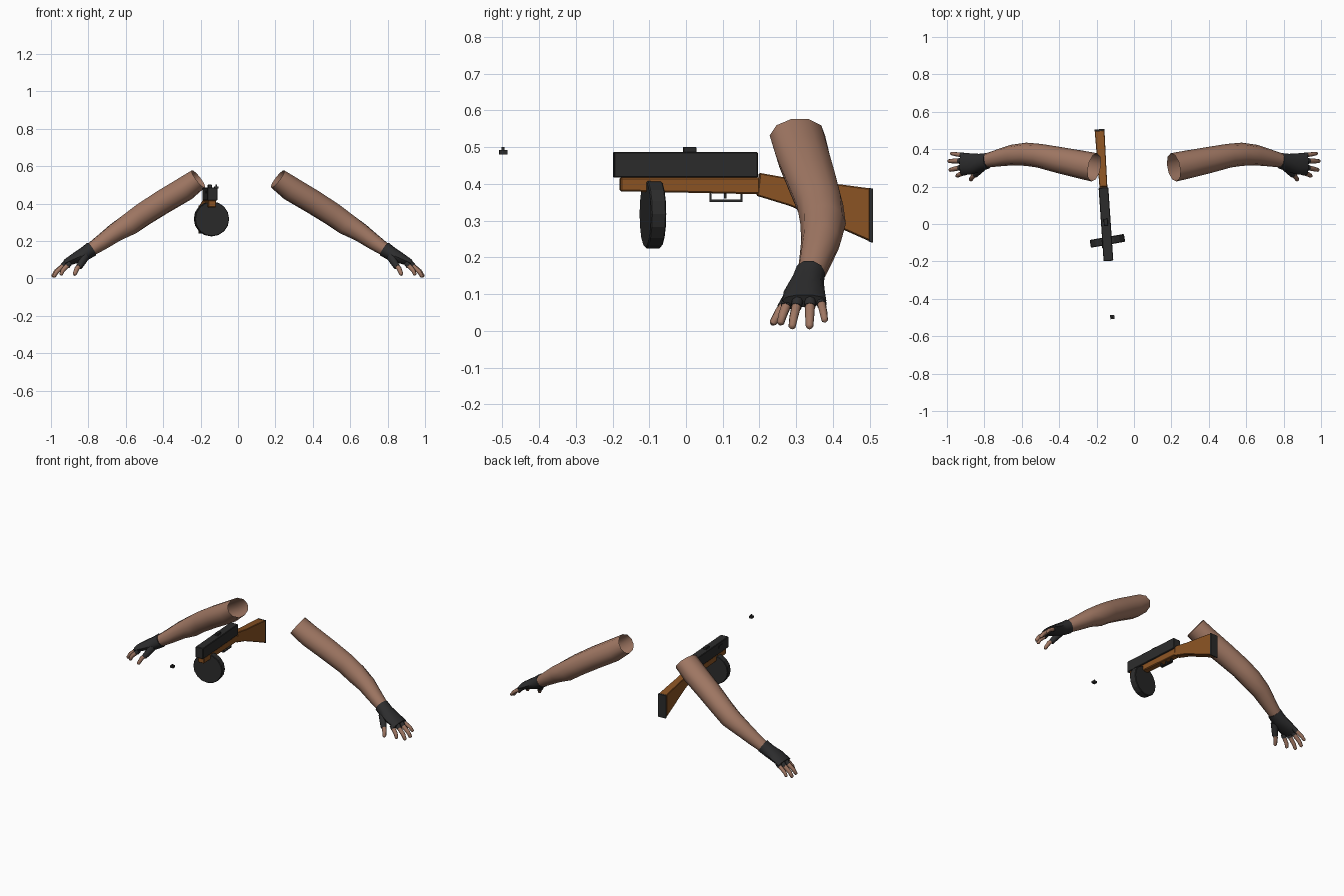
import bpy, bmesh, math
from mathutils import Vector, Matrix

if "Cube" in bpy.data.objects:
    bpy.data.objects.remove(bpy.data.objects["Cube"], do_unlink=True)


def material(name, rgb):
    m = bpy.data.materials.new(name)
    m.use_nodes = True
    m.diffuse_color = (*rgb, 1)
    m.node_tree.nodes["Principled BSDF"].inputs["Base Color"].default_value = (*rgb, 1)
    return m


SKIN = material("skin", (0.35, 0.185, 0.125))
GLOVE = material("glove_black", (0.026, 0.026, 0.027))
METAL = material("gun_metal", (0.025, 0.025, 0.025))
WOOD = material("wood", (0.26, 0.088, 0.017))


def finish(name, bm, mat, smooth=0):
    bmesh.ops.recalc_face_normals(bm, faces=bm.faces)
    mesh = bpy.data.meshes.new(name)
    bm.to_mesh(mesh)
    bm.free()
    mesh.materials.append(mat)
    ob = bpy.data.objects.new(name, mesh)
    bpy.context.collection.objects.link(ob)
    if smooth:
        bpy.ops.object.select_all(action='DESELECT')
        ob.select_set(True)
        bpy.context.view_layer.objects.active = ob
        bpy.ops.object.shade_smooth_by_angle(angle=math.radians(smooth))
    return ob


def loft(bm, rings, sides, cap_start=True):
    """Tube through rings of (x, y, z, half width, half height)."""
    centres = [Vector(r[:3]) for r in rings]
    loops = []
    for i, (c, r) in enumerate(zip(centres, rings)):
        t = (centres[min(i + 1, len(rings) - 1)] - centres[max(i - 1, 0)]).normalized()
        side = Vector((0, 0, 1)).cross(t).normalized()
        up = t.cross(side)
        loop = []
        for k in range(sides):
            a = math.tau * k / sides
            loop.append(bm.verts.new(c + side * r[3] * math.cos(a) + up * r[4] * math.sin(a)))
        loops.append(loop)
    for a, b in zip(loops, loops[1:]):
        for k in range(sides):
            n = (k + 1) % sides
            bm.faces.new((a[k], a[n], b[n], b[k]))
    if cap_start:
        bm.faces.new(loops[0])
    bm.faces.new(loops[-1])


def mirrored(name, bm, mat):
    """Make the left part and its mirrored right twin."""
    twin = bm.copy()
    bmesh.ops.scale(twin, vec=(-1, 1, 1), verts=twin.verts)
    finish("left_" + name, bm, mat, 50)
    finish("right_" + name, twin, mat, 50)


# Arm, open at the shoulder
bm = bmesh.new()
loft(bm, [(.212, .303, .532, .077, .058), (.285, .318, .478, .075, .067),
          (.40, .342, .410, .070, .066), (.507, .365, .342, .064, .064),
          (.577, .373, .292, .062, .063), (.655, .368, .246, .055, .052),
          (.73, .352, .192, .045, .043), (.795, .338, .148, .037, .035)], 10, False)
mirrored("arm", bm, SKIN)

# Glove palm, finger sleeves and bare fingers: (base, tip, radius)
glove, fingers = bmesh.new(), bmesh.new()
loft(glove, [(.782, .338, .157, .042, .042), (.82, .330, .132, .046, .038),
             (.87, .322, .108, .056, .030), (.925, .322, .082, .060, .019)], 10)
digits = [((.905, .366, .088), (.98, .378, .026), .012),
          ((.915, .338, .087), (.993, .336, .008), .0135),
          ((.915, .304, .086), (.987, .288, .008), .0135),
          ((.900, .278, .084), (.948, .256, .018), .0135),
          ((.815, .302, .118), (.876, .234, .018), .0145)]
for base, tip, r in digits:
    b, t = Vector(base), Vector(tip)
    thumb = base == digits[-1][0]
    cuff = b.lerp(t, .58 if thumb else .27)
    knuckle = b.lerp(t, .68) + Vector((.004, 0, .004))
    wide = r * (1.6 if thumb else 1.2)
    loft(glove, [(*b, wide, wide), (*cuff, r * 1.15, r * 1.15)], 8)
    loft(fingers, [(*b.lerp(cuff, .8), r, r), (*knuckle, r * .9, r * .9),
                   (*b.lerp(t, .95), r * .75, r * .75), (*t, r * .4, r * .4)], 8)
mirrored("glove", glove, GLOVE)
mirrored("fingers", fingers, SKIN)

# Gun frame: the long axis is turned slightly about z
GUN = Matrix.Translation((-.15, 0, 0)) @ Matrix.Rotation(math.radians(3.9), 4, 'Z')


def slab(name, profile, width, mat, bevel=0, x=0):
    """Extrude a (y, z) side profile across x; width is a function of y."""
    bm = bmesh.new()
    sides = [[bm.verts.new((x + s * width(y) / 2, y, z)) for y, z in profile] for s in (-1, 1)]
    n = len(profile)
    for loop in sides:
        bm.faces.new(loop)
    for i in range(n):
        j = (i + 1) % n
        bm.faces.new((sides[0][i], sides[0][j], sides[1][j], sides[1][i]))
    bm.transform(GUN)
    ob = finish(name, bm, mat)
    if bevel:
        mod = ob.modifiers.new("edge", 'BEVEL')
        mod.width, mod.segments = bevel, 1
    return ob


def block(name, y0, y1, z0, z1, w, mat, bevel=0, x=0):
    return slab(name, [(y0, z0), (y1, z0), (y1, z1), (y0, z1)], lambda y: w, mat, bevel, x)


# Receiver with its port and rear knob
block("receiver", -.198, .195, .417, .487, .052, METAL, .003)
block("ejection_port", -.127, -.083, .455, .469, .006, METAL, 0, -.026)
block("bolt_knob", -.008, .028, .485, .501, .022, METAL, .002)

# Wooden forend and shoulder stock
slab("forend", [(-.18, .380), (.20, .372), (.20, .418), (-.18, .418)],
     lambda y: .042, WOOD, .004)
slab("stock", [(.193, .368), (.285, .340), (.425, .278), (.500, .245),
               (.500, .388), (.425, .398), (.295, .413), (.200, .430)],
     lambda y: .042 + max(0, y - .2) * .035, WOOD, .003)
slab("butt_plate", [(.499, .244), (.508, .241), (.508, .387), (.499, .389)],
     lambda y: .053, METAL)

# Trigger guard
block("guard_bottom", .064, .154, .351, .357, .016, METAL)
for label, y in (("front", .064), ("rear", .149)):
    block("guard_" + label, y, y + .005, .351, .376, .016, METAL)
block("trigger", .104, .110, .360, .378, .008, METAL)

# Drum magazine
bm = bmesh.new()
bmesh.ops.create_cone(bm, cap_ends=True, segments=16, radius1=.093, radius2=.093, depth=.042)
bm.transform(Matrix.Translation((-.142, -.09, .318)) @ Matrix.Rotation(math.radians(10), 4, 'Z')
             @ Matrix.Rotation(math.pi / 2, 4, 'X'))
drum = finish("drum_magazine", bm, METAL)
mod = drum.modifiers.new("rim", 'BEVEL')
mod.width, mod.segments = .003, 1

# Detached front sight ahead of the gun
block("sight_base", -.510, -.488, .480, .492, .022, METAL)
block("sight_post", -.503, -.495, .490, .501, .007, METAL)
